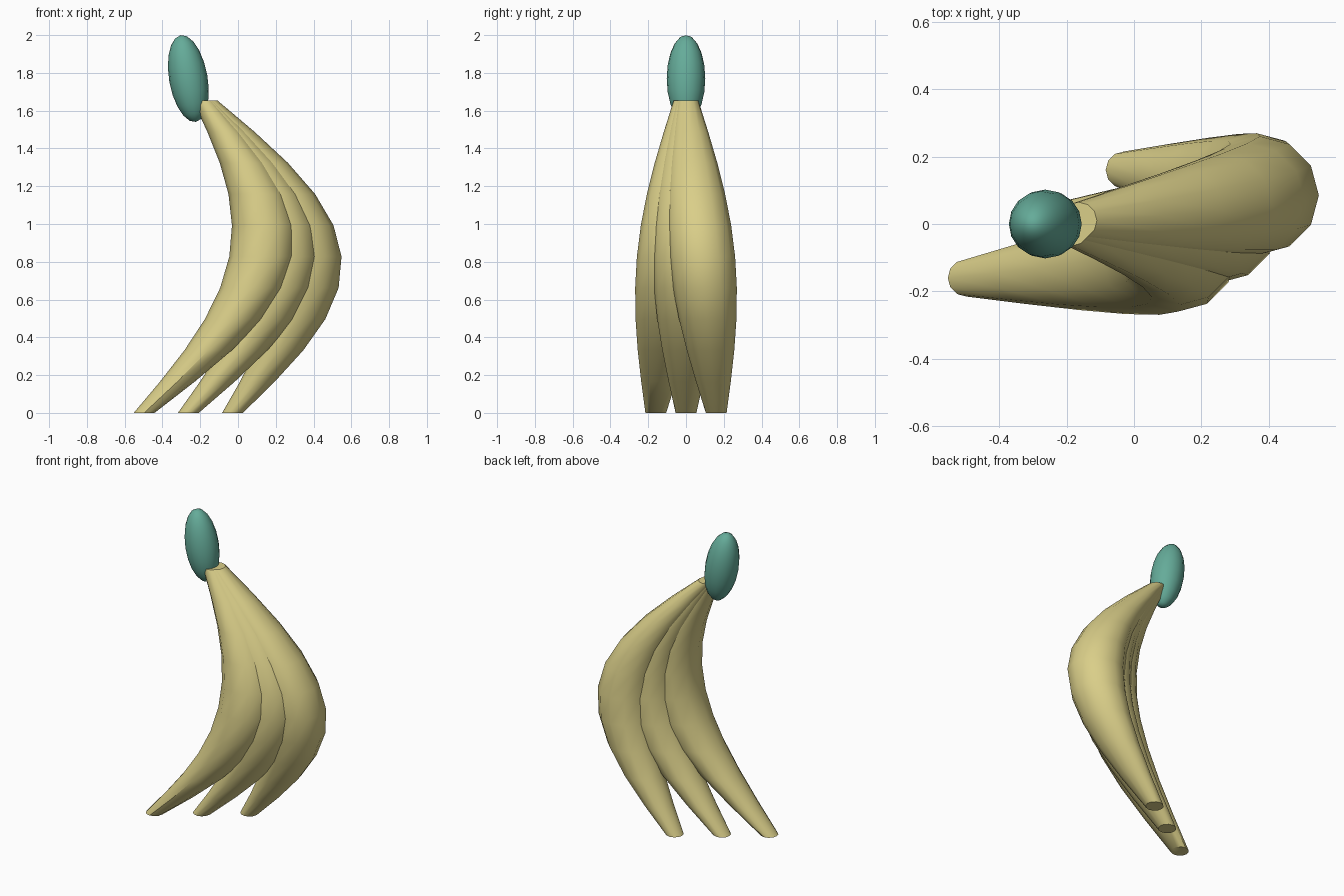
import bpy, bmesh
from math import sin, cos, pi, radians

cube = bpy.data.objects.get("Cube")
if cube:
    bpy.data.objects.remove(cube, do_unlink=True)

HEIGHT, SIDES, STEPS = 1.655, 12, 10


def material(name, color):
    mat = bpy.data.materials.new(name)
    mat.use_nodes = True
    mat.diffuse_color = (*color, 1)
    mat.node_tree.nodes["Principled BSDF"].inputs["Base Color"].default_value = (*color, 1)
    return mat


def smooth(obj):
    bpy.ops.object.select_all(action="DESELECT")
    obj.select_set(True)
    bpy.context.view_layer.objects.active = obj
    bpy.ops.object.shade_smooth_by_angle(angle=radians(40))


yellow = material("pale yellow", (0.70, 0.62, 0.25))
green = material("sea green", (0.13, 0.41, 0.32))


def fruit(name, side):
    """Loft level rings along a bowed path from the tip up to the stem."""
    bm = bmesh.new()
    rings = []
    for step in range(STEPS + 1):
        t = step / STEPS
        bulge = sin(pi * t)
        x = (1 - t) * (-0.263 + 0.234 * side) + t * (-0.175 + 0.01 * side) + 0.47 * bulge
        y = side * (0.16 * (1 - t) + 0.01 * t)
        r = 0.055 + 0.12 * bulge
        rings.append([bm.verts.new((x + r * cos(2 * pi * k / SIDES),
                                    y + r * sin(2 * pi * k / SIDES), t * HEIGHT))
                      for k in range(SIDES)])
    for low, high in zip(rings, rings[1:]):
        for k in range(SIDES):
            n = (k + 1) % SIDES
            bm.faces.new((low[k], low[n], high[n], high[k]))
    # flat end caps
    bm.faces.new(rings[0][::-1])
    bm.faces.new(rings[-1])
    mesh = bpy.data.meshes.new(name)
    bm.to_mesh(mesh)
    bm.free()
    mesh.materials.append(yellow)
    obj = bpy.data.objects.new(name, mesh)
    bpy.context.collection.objects.link(obj)
    smooth(obj)


# three curved fruits fanning out from one stem
for name, side in (("front_fruit", -1), ("middle_fruit", 0), ("back_fruit", 1)):
    fruit(name, side)

# leaning oval stem
bpy.ops.mesh.primitive_uv_sphere_add(segments=16, ring_count=10, radius=1,
                                     location=(-0.263, 0, 1.77),
                                     rotation=(0, radians(-10), 0))
stem = bpy.context.object
stem.name = "stem"
stem.scale = (0.102, 0.102, 0.233)
stem.data.materials.append(green)
smooth(stem)
